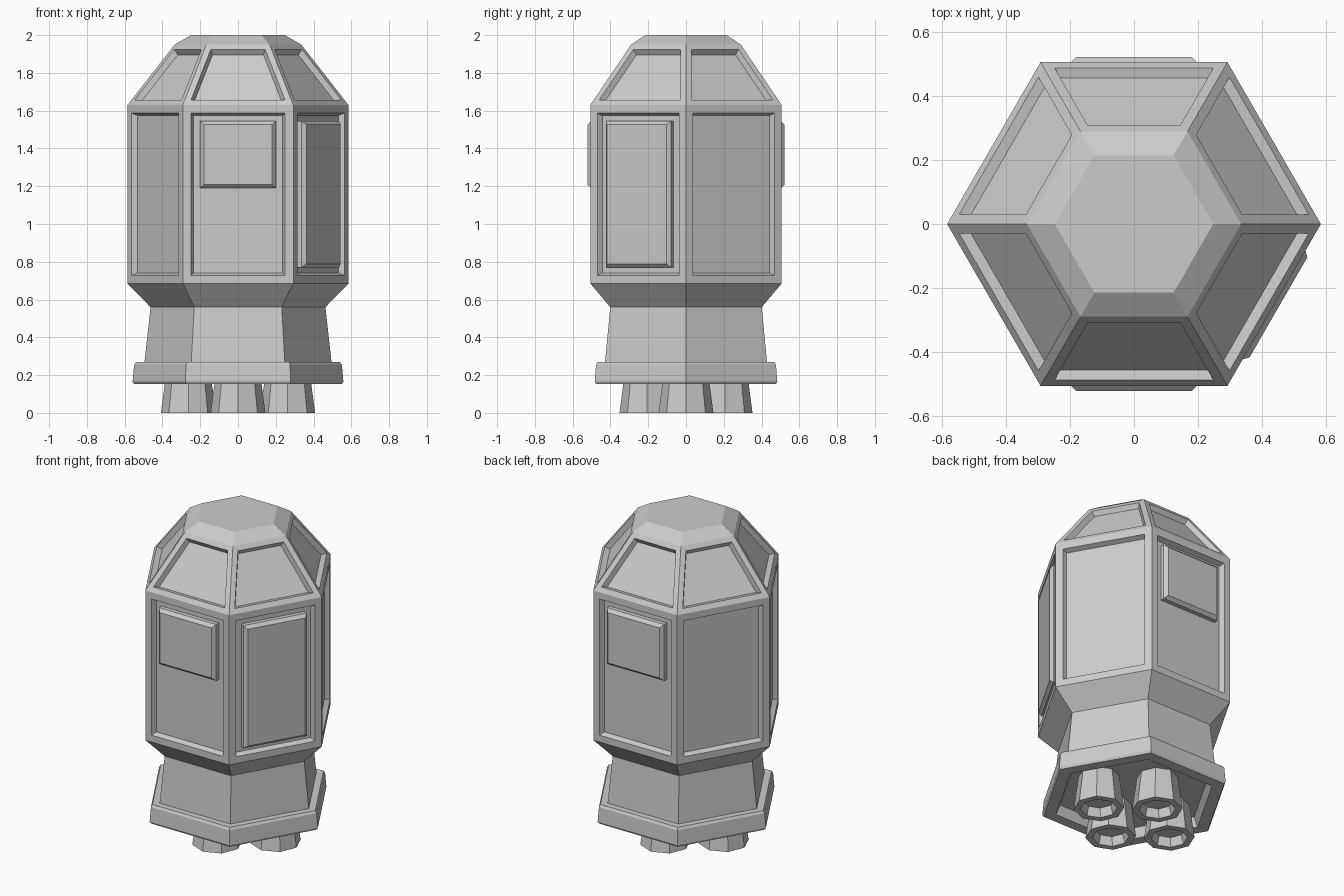
import bpy, bmesh, math
from mathutils import Matrix, Vector

if "Cube" in bpy.data.objects:
    bpy.data.objects.remove(bpy.data.objects["Cube"])


def finish(bm, name):
    bmesh.ops.recalc_face_normals(bm, faces=bm.faces)
    me = bpy.data.meshes.new(name)
    bm.to_mesh(me)
    bm.free()
    ob = bpy.data.objects.new(name, me)
    bpy.context.collection.objects.link(ob)
    return ob


def loft(profile, sides, center=(0, 0)):
    """Stack polygon rings (radius, z), cap both ends; return bmesh and face bands."""
    bm = bmesh.new()
    rings = []
    for r, z in profile:
        rings.append([bm.verts.new((center[0] + r * math.cos(math.tau * i / sides),
                                    center[1] + r * math.sin(math.tau * i / sides), z))
                      for i in range(sides)])
    bands = []
    for a, b in zip(rings, rings[1:]):
        bands.append([bm.faces.new((a[i], a[(i + 1) % sides], b[(i + 1) % sides], b[i]))
                      for i in range(sides)])
    bm.faces.new(rings[0][::-1])
    bm.faces.new(rings[-1])
    bm.normal_update()
    return bm, bands


def recess(bm, faces, frame, depth):
    """Leave a frame around each face, then sink its centre with sloped walls."""
    bmesh.ops.inset_individual(bm, faces=faces, thickness=frame, use_even_offset=True)
    bmesh.ops.inset_individual(bm, faces=faces, thickness=0.013, depth=-depth,
                               use_even_offset=True)


# hexagonal hull: recessed underside, base flange, waist, cabin, roof
hull = [(0.45, 0.21), (0.475, 0.152), (0.55, 0.152), (0.558, 0.165), (0.55, 0.255),
        (0.54, 0.27), (0.495, 0.27), (0.463, 0.56), (0.585, 0.685), (0.585, 1.63),
        (0.335, 1.95), (0.248, 2.0)]
bm, bands = loft(hull, 6)
recess(bm, bands[8], 0.043, 0.03)
recess(bm, bands[9], 0.032, 0.03)
finish(bm, "hull")


# raised chamfered plates sitting in the cabin panels
def plate(name, angle, z0, z1):
    bm = bmesh.new()
    rings = []
    for d, inset in ((0.465, 0), (0.503, 0), (0.522, 0.019)):
        w, lo, hi = 0.2 - inset, z0 + inset, z1 - inset
        rings.append([bm.verts.new(p) for p in
                      ((d, -w, lo), (d, w, lo), (d, w, hi), (d, -w, hi))])
    for a, b in zip(rings, rings[1:]):
        for i in range(4):
            j = (i + 1) % 4
            bm.faces.new((a[i], a[j], b[j], b[i]))
    bm.faces.new(rings[0][::-1])
    bm.faces.new(rings[-1])
    bm.transform(Matrix.Rotation(math.radians(angle), 4, 'Z'))
    finish(bm, name)


plate("front_plate", -90, 1.19, 1.545)
plate("back_plate", 90, 1.19, 1.545)
plate("door_plate", -30, 0.77, 1.545)

# four octagonal nozzles with shallow hollow mouths
nozzle = [(0.09, 0.055), (0.105, 0.0), (0.145, 0.0), (0.115, 0.23)]
spots = {"right": (0.263, 0), "left": (-0.263, 0), "back": (0, 0.207), "front": (0, -0.207)}
for side, center in spots.items():
    finish(loft(nozzle, 8, center)[0], side + "_nozzle")
